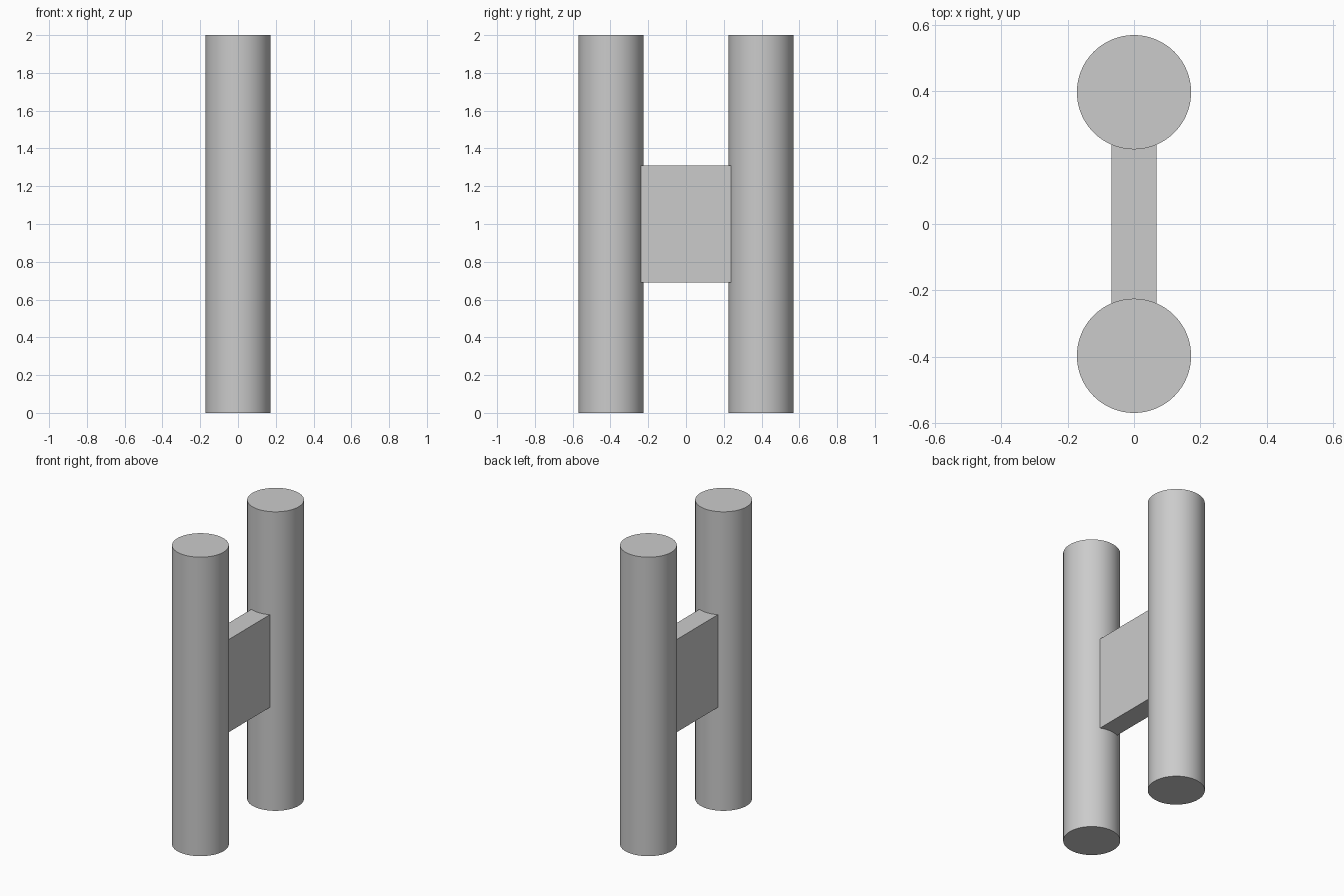
import bpy, bmesh, math

if "Cube" in bpy.data.objects:
    bpy.data.objects.remove(bpy.data.objects["Cube"])

RADIUS, OFFSET, HEIGHT = 0.172, 0.397, 2.0
HALF_WEB, WEB_LOW, WEB_HIGH = 0.068, 0.69, 1.31

grey = bpy.data.materials.new("plain grey")
grey.diffuse_color = (0.6, 0.6, 0.6, 1)
grey.use_nodes = True
grey.node_tree.nodes["Principled BSDF"].inputs["Base Color"].default_value = grey.diffuse_color


def post(name, y):
    bpy.ops.mesh.primitive_cylinder_add(vertices=96, radius=RADIUS, depth=HEIGHT,
                                        location=(0, y, HEIGHT / 2))
    obj = bpy.context.object
    obj.name = name
    obj.data.materials.append(grey)
    bpy.ops.object.shade_smooth_by_angle(angle=math.radians(30))


# Two round upright posts
post("front_post", -OFFSET)
post("back_post", OFFSET)

# Connecting web, with ends hollowed to fit the posts
half_angle = math.asin(HALF_WEB / RADIUS)
arc = [half_angle * (1 - i / 6) for i in range(13)]
back = [(RADIUS * math.sin(a), OFFSET - RADIUS * math.cos(a)) for a in arc]
profile = back + [(-x, -y) for x, y in back]

bm = bmesh.new()
face = bm.faces.new([bm.verts.new((x, y, WEB_LOW)) for x, y in profile])
top = bmesh.ops.extrude_face_region(bm, geom=[face])
bmesh.ops.translate(bm, vec=(0, 0, WEB_HIGH - WEB_LOW),
                    verts=[v for v in top["geom"] if isinstance(v, bmesh.types.BMVert)])
bmesh.ops.recalc_face_normals(bm, faces=bm.faces)
mesh = bpy.data.meshes.new("connecting_web")
bm.to_mesh(mesh)
bm.free()
mesh.materials.append(grey)
web = bpy.data.objects.new("connecting_web", mesh)
bpy.context.collection.objects.link(web)
